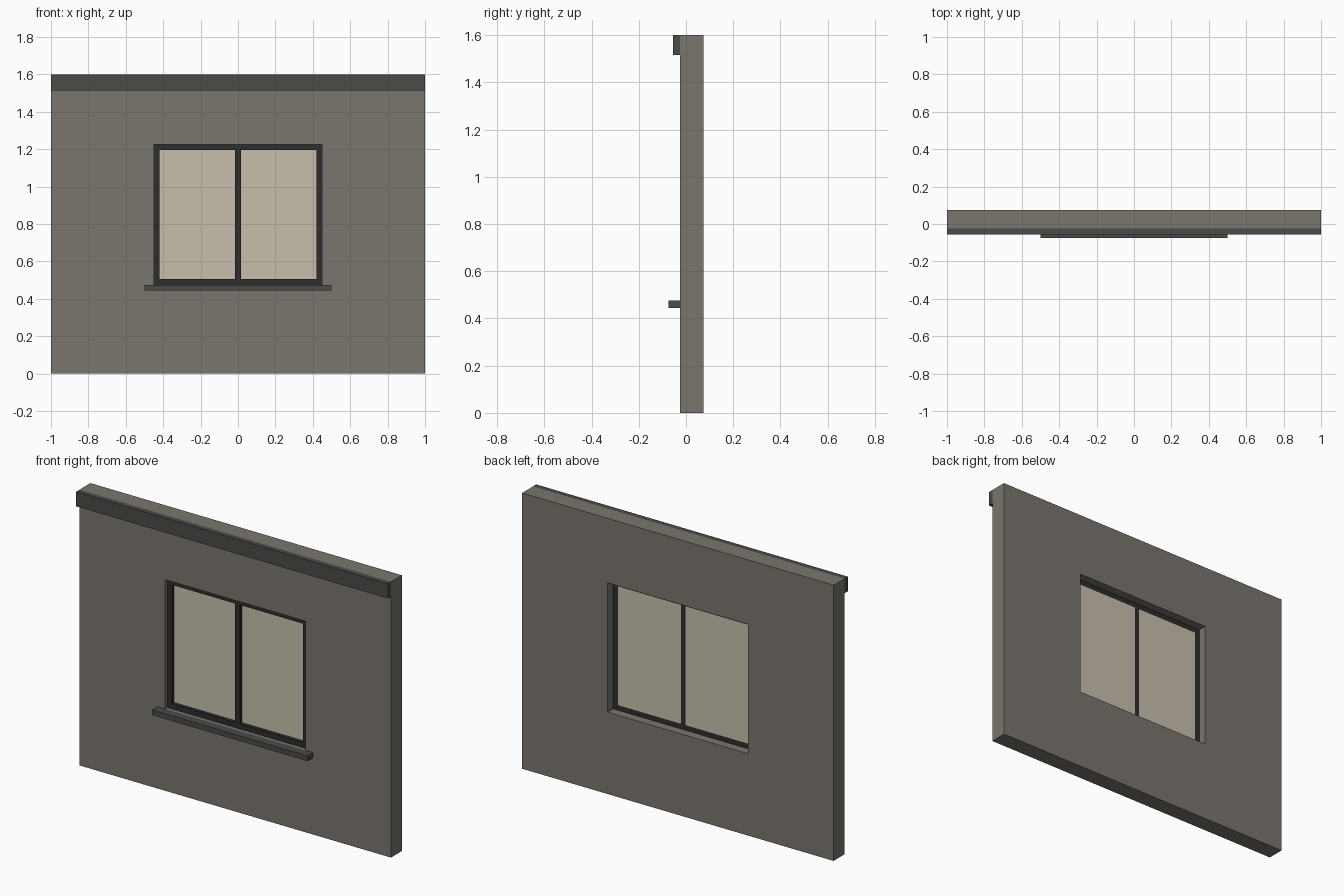
import bpy, bmesh

if "Cube" in bpy.data.objects:
    bpy.data.objects.remove(bpy.data.objects["Cube"])


def material(name, rgb):
    m = bpy.data.materials.new(name)
    m.diffuse_color = (*rgb, 1.0)
    m.use_nodes = True
    m.node_tree.nodes["Principled BSDF"].inputs["Base Color"].default_value = m.diffuse_color
    return m


WALL = material("warm_grey_wall", (0.195, 0.181, 0.156))
TRIM = material("dark_grey_trim", (0.069, 0.069, 0.066))
FRAME = material("charcoal_frame", (0.026, 0.026, 0.026))
GLASS = material("cream_pane", (0.578, 0.527, 0.423))


def finish(name, bm, mat):
    bmesh.ops.recalc_face_normals(bm, faces=bm.faces)
    mesh = bpy.data.meshes.new(name)
    bm.to_mesh(mesh)
    bm.free()
    mesh.materials.append(mat)
    obj = bpy.data.objects.new(name, mesh)
    bpy.context.collection.objects.link(obj)


def rect(x0, x1, z0, z1):
    return [(x0, z0), (x1, z0), (x1, z1), (x0, z1)]


def box(name, x0, x1, y0, y1, z0, z1, mat):
    bm = bmesh.new()
    base = bm.faces.new([bm.verts.new((x, y0, z)) for x, z in rect(x0, x1, z0, z1)])
    top = bmesh.ops.extrude_face_region(bm, geom=[base])["geom"]
    for v in top:
        if isinstance(v, bmesh.types.BMVert):
            v.co.y = y1
    finish(name, bm, mat)


def ring(name, outer, inner, y0, y1, mat):
    """Rectangular panel with a rectangular opening right through it."""
    bm = bmesh.new()
    loops = [[bm.verts.new((x, y, z)) for x, z in r]
             for r, y in ((outer, y0), (outer, y1), (inner, y1), (inner, y0))]
    for a, b in zip(loops, loops[1:] + loops[:1]):
        for i in range(4):
            j = (i + 1) % 4
            bm.faces.new((a[i], a[j], b[j], b[i]))
    finish(name, bm, mat)


# Wall with window opening
opening = rect(-0.45, 0.45, 0.475, 1.225)
ring("wall", rect(-1, 1, 0, 1.6), opening, -0.025, 0.075, WALL)

# Trim band along the top and the window sill
box("top_trim", -1, 1, -0.055, -0.025, 1.515, 1.6, TRIM)
box("window_sill", -0.5, 0.5, -0.075, -0.025, 0.445, 0.475, TRIM)

# Window frame, central bar and two panes, set back in the opening
ring("window_frame", opening, rect(-0.42, 0.42, 0.505, 1.195), -0.005, 0.025, FRAME)
box("window_mullion", -0.015, 0.015, -0.005, 0.025, 0.505, 1.195, FRAME)
for side, x0, x1 in (("left", -0.42, -0.015), ("right", 0.015, 0.42)):
    box(side + "_pane", x0, x1, 0.015, 0.025, 0.505, 1.195, GLASS)
